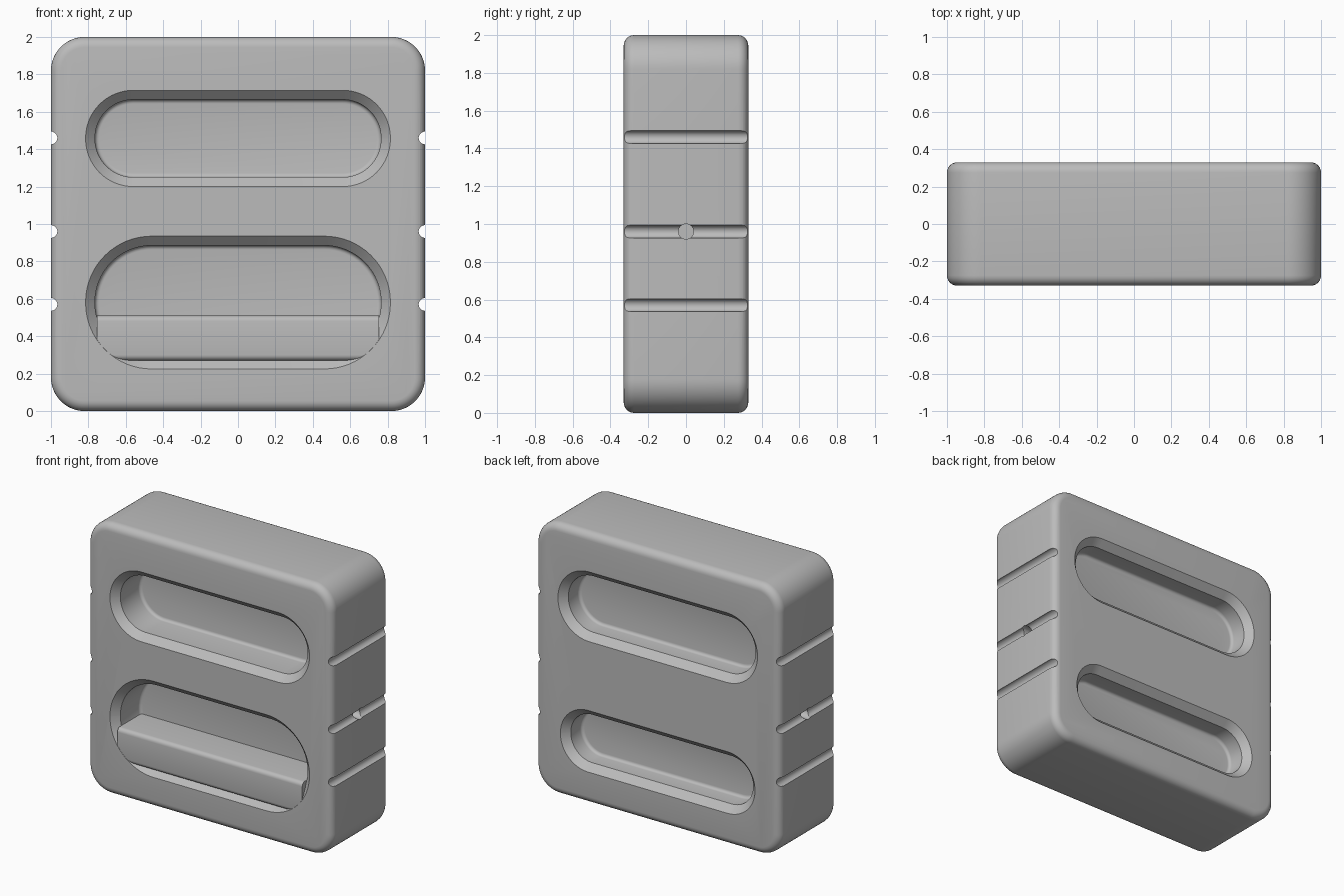
import bpy
import bmesh
from math import sin, cos, pi

if "Cube" in bpy.data.objects:
    bpy.data.objects.remove(bpy.data.objects["Cube"], do_unlink=True)

grey = bpy.data.materials.new("plain grey")
grey.use_nodes = True
grey.diffuse_color = (0.5, 0.5, 0.5, 1)
grey.node_tree.nodes["Principled BSDF"].inputs["Base Color"].default_value = (0.5, 0.5, 0.5, 1)

DEPTH = 0.33   # half thickness of the block


def finish(bm, name):
    bmesh.ops.recalc_face_normals(bm, faces=bm.faces)
    mesh = bpy.data.meshes.new(name)
    bm.to_mesh(mesh)
    bm.free()
    mesh.materials.append(grey)
    ob = bpy.data.objects.new(name, mesh)
    bpy.context.collection.objects.link(ob)
    return ob


def loft(name, half_width, low, high, radius, steps):
    """Stack of rounded rectangles; each step is (y, inset)."""
    bm = bmesh.new()
    rings = []
    mid, half_height, n = (low + high) / 2, (high - low) / 2, 16
    for y, inset in steps:
        r = radius - inset
        ring = []
        for q, (sx, sz) in enumerate([(1, 1), (-1, 1), (-1, -1), (1, -1)]):
            for i in range(n + 1):
                a = (q + i / n) * pi / 2
                ring.append(bm.verts.new((sx * (half_width - radius) + r * cos(a), y,
                                          mid + sz * (half_height - radius) + r * sin(a))))
        rings.append(ring)
    for a, b in zip(rings, rings[1:]):
        for i in range(len(a)):
            j = (i + 1) % len(a)
            bm.faces.new((a[i], a[j], b[j], b[i]))
    bm.faces.new(rings[0])
    bm.faces.new(rings[-1])
    return finish(bm, name)


def cylinder(name, radius, length, location, axis):
    rot = (pi / 2, 0, 0) if axis == "y" else (0, pi / 2, 0)
    bpy.ops.mesh.primitive_cylinder_add(vertices=32, radius=radius, depth=length,
                                        location=location, rotation=rot)
    ob = bpy.context.object
    ob.name = name
    ob.data.materials.append(grey)
    return ob


def smooth(ob):
    bpy.ops.object.select_all(action="DESELECT")
    ob.select_set(True)
    bpy.context.view_layer.objects.active = ob
    bpy.ops.object.shade_smooth_by_angle(angle=pi / 6)


def cut(target, cutter):
    mod = target.modifiers.new("cut", "BOOLEAN")
    mod.operation, mod.solver, mod.object = "DIFFERENCE", "EXACT", cutter
    bpy.context.view_layer.objects.active = target
    bpy.ops.object.modifier_apply(modifier=mod.name)
    bpy.data.objects.remove(cutter, do_unlink=True)


# Block with rounded corners and rounded front and back rims
fillet = 0.055
arc = [(DEPTH - fillet + fillet * cos(a), fillet * (1 - sin(a)))
       for a in [i * pi / 12 for i in range(7)]]
body = loft("block_body", 1.0, 0.0, 2.0, 0.18, [(-y, k) for y, k in arc] + arc[::-1])


# Oblong pockets with a chamfered mouth and a rounded floor edge
def pocket(side, half_width, low, high, depth):
    rim, foot = 0.05, 0.022
    profile = [(-0.05, 0), (0, 0), (rim, rim)]
    for i in range(5):
        a = i * pi / 8
        profile.append((depth - foot + foot * sin(a), rim + foot * (1 - cos(a))))
    steps = [(side * (DEPTH - d), k) for d, k in profile]
    cut(body, loft("pocket_cutter", half_width, low, high, (high - low) / 2 - 0.002, steps))


pocket(-1, 0.815, 1.2, 1.715, 0.28)
pocket(-1, 0.815, 0.225, 0.935, 0.28)
pocket(1, 0.815, 1.2, 1.715, 0.18)
pocket(1, 0.795, 0.235, 0.69, 0.18)

# Side grooves, with a small round hole in the middle one
for side in (-1, 1):
    for z in (1.46, 0.96, 0.57):
        cut(body, cylinder("groove_cutter", 0.034, 1, (side, 0, z), "y"))
    cut(body, cylinder("hole_cutter", 0.04, 0.2, (side, 0, 0.96), "x"))
smooth(body)

# Ledge bar filling the lower part of the front pocket
bm = bmesh.new()
bmesh.ops.create_cube(bm, size=1)
for v in bm.verts:
    v.co = (v.co.x * 1.51, v.co.y * 0.289 - 0.1845, v.co.z * 0.24 + 0.39)
bmesh.ops.bevel(bm, geom=[e for e in bm.edges if all(v.co.y < -0.3 for v in e.verts)
                          and abs(e.verts[0].co.x - e.verts[1].co.x) > 1],
                offset=0.03, segments=5, profile=0.5, affect="EDGES")
smooth(finish(bm, "front_ledge"))
